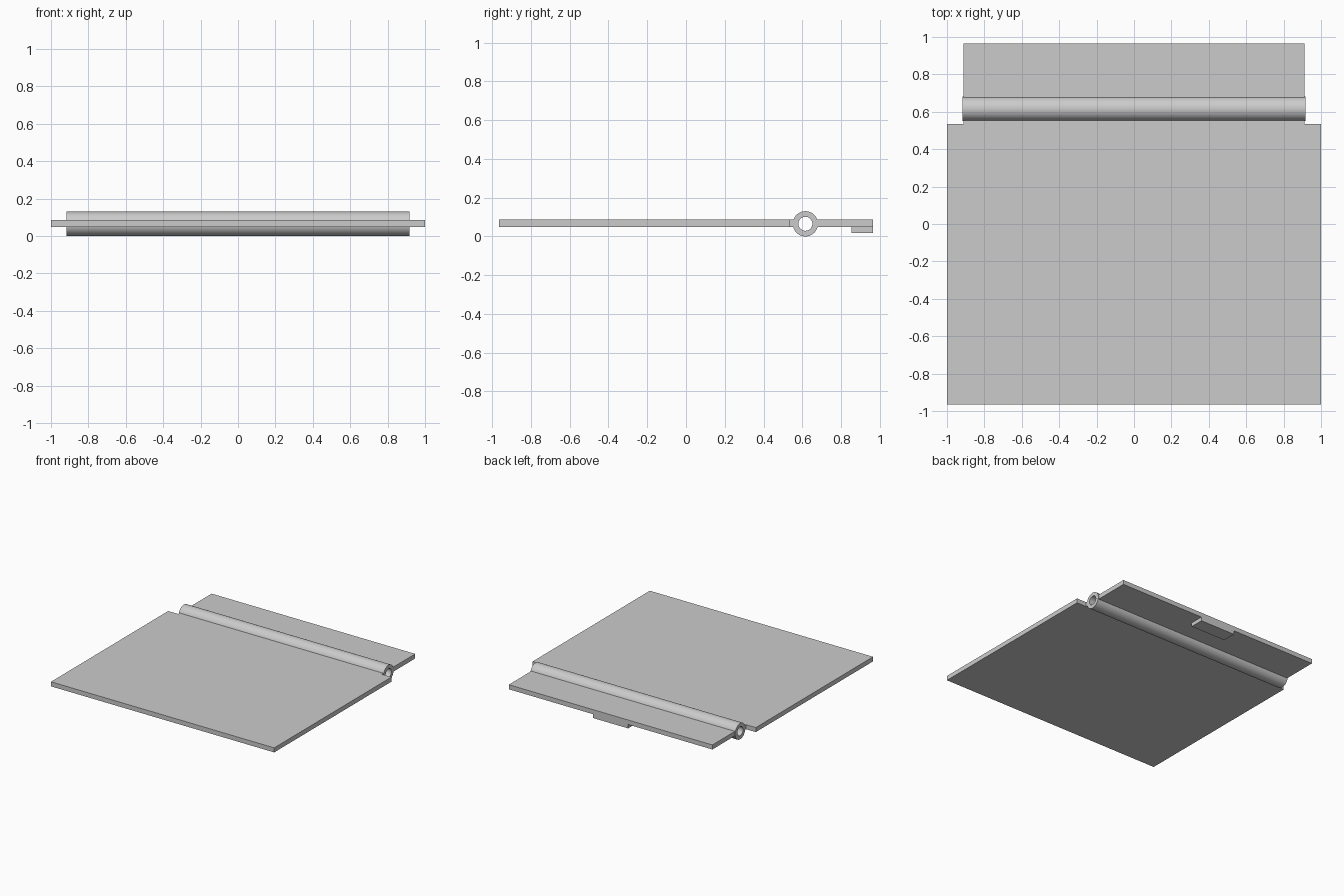
import bpy
import bmesh
import math
from mathutils import Matrix, Vector

cube = bpy.data.objects.get("Cube")
if cube:
    bpy.data.objects.remove(cube, do_unlink=True)

# One plain grey for everything
GREY = (0.6, 0.6, 0.6, 1)
grey = bpy.data.materials.new("light_grey")
grey.use_nodes = True
grey.diffuse_color = GREY
grey.node_tree.nodes["Principled BSDF"].inputs["Base Color"].default_value = GREY

# Shared sizes
PLATE_Z = (0.049, 0.086)
HINGE_Y, HINGE_Z = 0.616, 0.065
OUTER, BORE = 0.065, 0.036
HINGE_HALF, FLAP_HALF = 0.917, 0.912
STEP_Y, BACK_Y = 0.535, 0.965


def add_object(name, bm):
    bmesh.ops.recalc_face_normals(bm, faces=bm.faces)
    mesh = bpy.data.meshes.new(name)
    bm.to_mesh(mesh)
    bm.free()
    mesh.materials.append(grey)
    obj = bpy.data.objects.new(name, mesh)
    bpy.context.collection.objects.link(obj)
    return obj


def extrude_outline(name, outline, z_range):
    """Extrude an outline in plan, given for +x and mirrored to -x."""
    points = outline + [(-x, y) for x, y in reversed(outline)]
    bm = bmesh.new()
    face = bm.faces.new([bm.verts.new((x, y, z_range[0])) for x, y in points])
    result = bmesh.ops.extrude_face_region(bm, geom=[face])
    top = [v for v in result["geom"] if isinstance(v, bmesh.types.BMVert)]
    bmesh.ops.translate(bm, verts=top, vec=(0, 0, z_range[1] - z_range[0]))
    return add_object(name, bm)


# Main leaf, narrowing to a neck that meets the barrel
extrude_outline("main_leaf", [(1, -BACK_Y), (1, STEP_Y), (FLAP_HALF, STEP_Y),
                              (FLAP_HALF, HINGE_Y - 0.055)], PLATE_Z)

# Short leaf behind the barrel, with the catch under its back edge
extrude_outline("short_leaf", [(FLAP_HALF, HINGE_Y + 0.055), (FLAP_HALF, BACK_Y)], PLATE_Z)
extrude_outline("catch_tab", [(0.157, 0.853), (0.157, BACK_Y)], (0.018, PLATE_Z[0]))

# Hollow hinge barrel: a ring section spun about the hinge axis
bm = bmesh.new()
section = [bm.verts.new((x, HINGE_Y, HINGE_Z + r)) for x, r in
           ((-HINGE_HALF, BORE), (HINGE_HALF, BORE), (HINGE_HALF, OUTER), (-HINGE_HALF, OUTER))]
edges = [bm.edges.new((section[i], section[(i + 1) % 4])) for i in range(4)]
bmesh.ops.spin(bm, geom=section + edges, cent=(0, HINGE_Y, HINGE_Z), axis=(1, 0, 0),
               angle=math.tau, steps=64, use_merge=True)
bmesh.ops.remove_doubles(bm, verts=bm.verts, dist=1e-5)
barrel = add_object("hinge_barrel", bm)
bpy.ops.object.select_all(action="DESELECT")
barrel.select_set(True)
bpy.context.view_layer.objects.active = barrel
bpy.ops.object.shade_smooth_by_angle(angle=math.radians(30))
